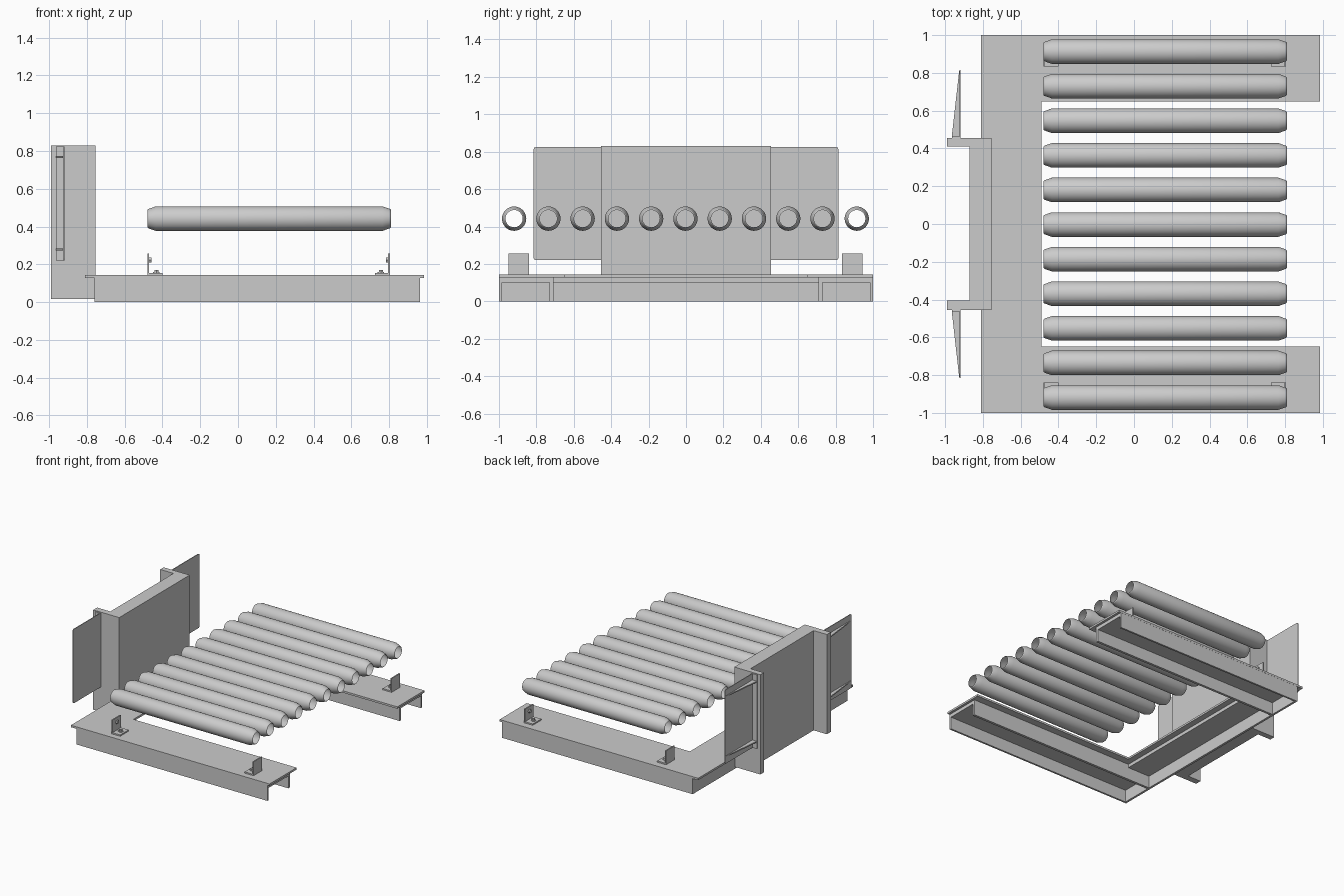
import bpy, bmesh, math
from mathutils import Matrix

if "Cube" in bpy.data.objects:
    bpy.data.objects.remove(bpy.data.objects["Cube"])


def finish(name, bm, smooth=False):
    bmesh.ops.recalc_face_normals(bm, faces=bm.faces)
    me = bpy.data.meshes.new(name)
    bm.to_mesh(me)
    bm.free()
    ob = bpy.data.objects.new(name, me)
    bpy.context.collection.objects.link(ob)
    if smooth:
        bpy.ops.object.select_all(action='DESELECT')
        ob.select_set(True)
        bpy.context.view_layer.objects.active = ob
        bpy.ops.object.shade_smooth_by_angle(angle=math.radians(25))
    return ob


def prism(name, pts, lo, hi, axis='z'):
    """Extrude a 2D outline: (x, y) along z, or (y, z) along x."""
    def place(p, t):
        return (p[0], p[1], t) if axis == 'z' else (t, p[0], p[1])
    bm = bmesh.new()
    face = bm.faces.new([bm.verts.new(place(p, lo)) for p in pts])
    res = bmesh.ops.extrude_face_region(bm, geom=[face])
    verts = [g for g in res['geom'] if isinstance(g, bmesh.types.BMVert)]
    d = hi - lo
    bmesh.ops.translate(bm, verts=verts, vec=(0, 0, d) if axis == 'z' else (d, 0, 0))
    return finish(name, bm)


def box(name, x0, x1, y0, y1, z0, z1):
    return prism(name, [(x0, y0), (x1, y0), (x1, y1), (x0, y1)], z0, z1)


def bolt(name, loc, r, h, axis='z'):
    bm = bmesh.new()
    m = Matrix.Translation(loc)
    if axis == 'x':
        m = m @ Matrix.Rotation(math.pi / 2, 4, 'Y')
    bmesh.ops.create_cone(bm, cap_ends=True, segments=6, radius1=r, radius2=r, depth=h, matrix=m)
    return finish(name, bm)


def tube(name, y, z, profile, segs=32):
    """Open-ended tube along x from (x, radius) pairs."""
    bm = bmesh.new()
    rings = []
    for x, r in profile:
        rings.append([bm.verts.new((x, y + r * math.cos(2 * math.pi * i / segs),
                                    z + r * math.sin(2 * math.pi * i / segs)))
                      for i in range(segs)])
    for a, b in zip(rings, rings[1:]):
        for i in range(segs):
            j = (i + 1) % segs
            bm.faces.new((a[i], a[j], b[j], b[i]))
    return finish(name, bm, True)


# U-shaped deck plate
prism("deck_plate", [(-0.81, -1), (0.985, -1), (0.985, -0.65), (-0.49, -0.65),
                     (-0.49, 0.65), (0.985, 0.65), (0.985, 1), (-0.81, 1)], 0.128, 0.144)

# Rear beam: outer wall and web under the deck
prism_pts = [(-0.76, 0), (-0.745, 0), (-0.745, 0.10), (-0.54, 0.10), (-0.54, 0.128), (-0.76, 0.128)]
box("rear_beam_wall", -0.76, -0.742, -0.985, 0.985, 0, 0.10)
box("rear_beam_web", -0.76, -0.54, -0.71, 0.71, 0.10, 0.128)

# Channel arms, open underneath
for s, side in ((-1, "front"), (1, "back")):
    outline = [(1, 0), (1, 0.128), (0.71, 0.128), (0.71, 0),
               (0.73, 0), (0.73, 0.10), (0.985, 0.10), (0.985, 0)]
    prism(f"{side}_channel_arm", [(s * y * 0.999, z) for y, z in outline], -0.76, 0.965, 'x')

# Upright channel-shaped back panel
prism("back_panel", [(-0.755, -0.455), (-0.755, 0.455), (-0.99, 0.455), (-0.99, 0.41),
                     (-0.87, 0.41), (-0.87, -0.405), (-0.99, -0.405), (-0.99, -0.455)], 0.015, 0.83)

# Thin side wings with mounting strips and triangular braces
for s, side in ((-1, "front"), (1, "back")):
    y0, y1, z0, z1, c = 0.455, 0.815, 0.22, 0.825, 0.012
    outline = [(y0, z0), (y1 - c, z0), (y1 - c * 0.3, z0 + c * 0.3), (y1, z0 + c),
               (y1, z1 - c), (y1 - c * 0.3, z1 - c * 0.3), (y1 - c, z1), (y0, z1)]
    prism(f"{side}_wing", [(s * y, z) for y, z in outline], -0.925, -0.919, 'x')
    box(f"{side}_wing_mount", -0.965, -0.92, s * 0.455, s * 0.464, z0, z1)
    for level, z in (("lower", 0.278), ("upper", 0.769)):
        prism(f"{side}_wing_{level}_brace",
              [(-0.965, s * 0.464), (-0.922, s * 0.464), (-0.922, s * 0.81), (-0.926, s * 0.81)],
              z - 0.005, z + 0.005)

# Row of hollow rollers with tapered ends
profile = [(-0.48, 0.046), (-0.475, 0.051), (-0.435, 0.065),
           (0.765, 0.065), (0.805, 0.051), (0.81, 0.046)]
for i in range(11):
    tube(f"roller_{i + 1}", -0.919 + i * 0.1832, 0.442, profile)

# Angle brackets with bolts
for yc, side in ((-0.895, "front"), (0.888, "back")):
    for x, d, end in ((-0.48, 1, "rear"), (0.805, -1, "outer")):
        name = f"{side}_{end}_bracket"
        y0, y1 = yc - 0.055, yc + 0.055
        box(name + "_foot", x, x + d * 0.08, y0, y1, 0.144, 0.155)
        box(name + "_upright", x, x + d * 0.01, y0, y1, 0.15, 0.257)
        bolt(name + "_foot_washer", (x + d * 0.048, yc, 0.157), 0.02, 0.005)
        bolt(name + "_foot_bolt", (x + d * 0.048, yc, 0.163), 0.013, 0.015)
        bolt(name + "_upright_bolt", (x + d * 0.015, yc, 0.222), 0.015, 0.014, 'x')
